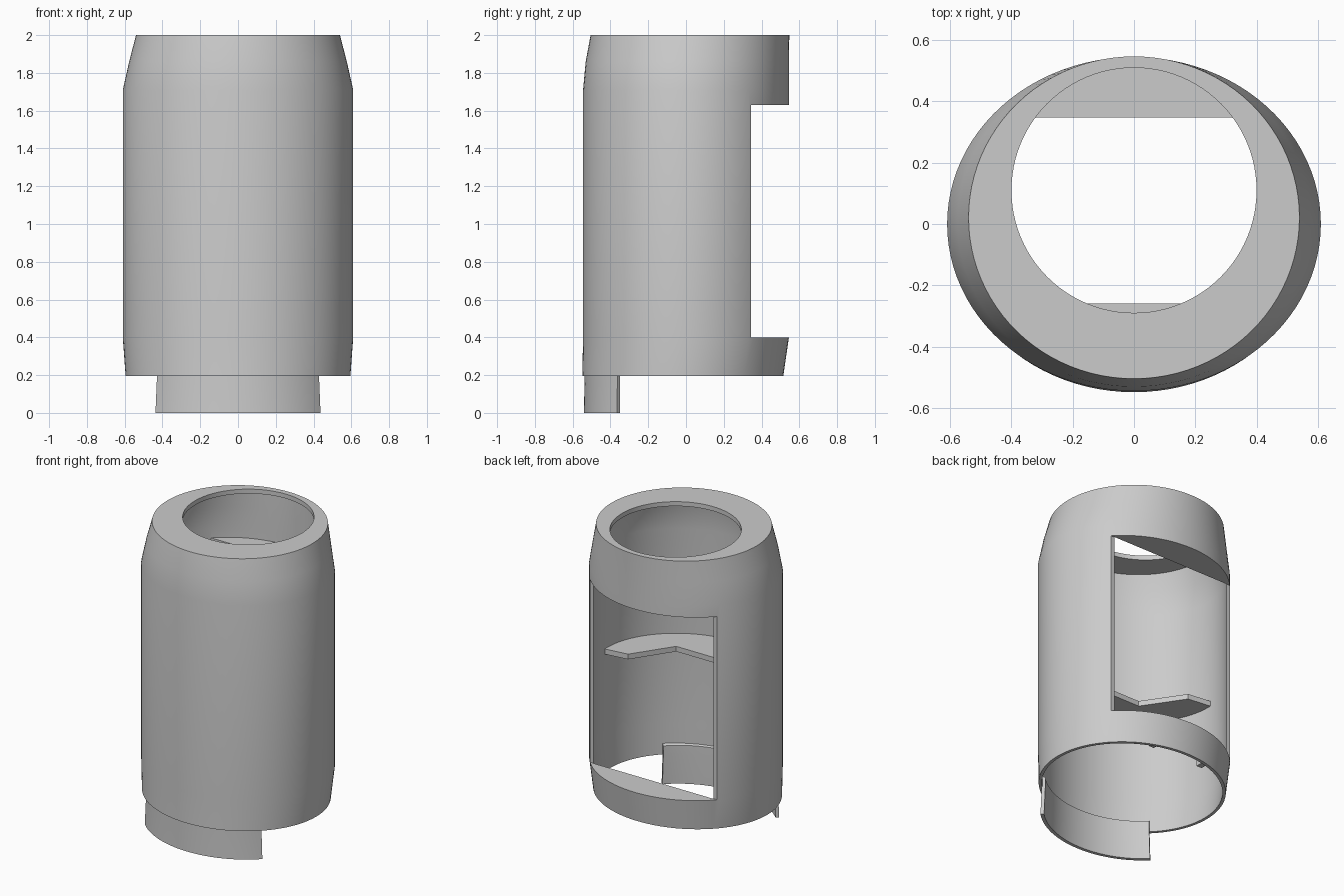
import bpy, bmesh
from math import sin, cos, pi, radians, asin

if "Cube" in bpy.data.objects:
    bpy.data.objects.remove(bpy.data.objects["Cube"])

grey = bpy.data.materials.new("plain grey")
grey.use_nodes = True
COLOUR = (0.6, 0.6, 0.6, 1)
grey.diffuse_color = COLOUR
grey.node_tree.nodes["Principled BSDF"].inputs["Base Color"].default_value = COLOUR

SEG = 96
WALL = 0.02


def finish(name, bm, smooth=False):
    bmesh.ops.recalc_face_normals(bm, faces=bm.faces)
    mesh = bpy.data.meshes.new(name)
    bm.to_mesh(mesh)
    bm.free()
    obj = bpy.data.objects.new(name, mesh)
    bpy.context.collection.objects.link(obj)
    mesh.materials.append(grey)
    if smooth:
        bpy.ops.object.select_all(action="DESELECT")
        obj.select_set(True)
        bpy.context.view_layer.objects.active = obj
        bpy.ops.object.shade_smooth_by_angle(angle=radians(25))
    return obj


def loft(name, rings, angles, closed):
    """Join elliptical rings (z, x radius, y radius, y centre) into a closed section."""
    bm = bmesh.new()
    rows = [[bm.verts.new((rx * cos(a), cy + ry * sin(a), z)) for a in angles]
            for z, rx, ry, cy in rings]
    n = len(angles)
    for i, row in enumerate(rows):
        nxt = rows[(i + 1) % len(rows)]
        for j in range(n if closed else n - 1):
            k = (j + 1) % n
            bm.faces.new((row[j], row[k], nxt[k], nxt[j]))
    if not closed:
        bm.faces.new([r[0] for r in rows])
        bm.faces.new([r[-1] for r in rows])
    return finish(name, bm, True)


def plate(name, outline, z0, z1):
    """Flat plate extruded from an outline."""
    bm = bmesh.new()
    face = bm.faces.new([bm.verts.new((x, y, z0)) for x, y in outline])
    res = bmesh.ops.extrude_face_region(bm, geom=[face])
    for v in res["geom"]:
        if isinstance(v, bmesh.types.BMVert):
            v.co.z = z1
    return finish(name, bm)


def box(name, x, y, z):
    return plate(name, [(x[0], y[0]), (x[1], y[0]), (x[1], y[1]), (x[0], y[1])], *z)


def arc(rx, ry, start, end, n=48):
    return [(rx * cos(start + (end - start) * i / n),
             ry * sin(start + (end - start) * i / n)) for i in range(n + 1)]


# Hollow body: tapered foot, straight wall, leaning shoulder, top with round hole
outer = [(0.195, 0.595, 0.532, -0.017), (0.40, 0.61, 0.545, 0),
         (1.71, 0.61, 0.545, 0), (1.86, 0.576, 0.538, 0.007), (2.0, 0.54, 0.526, 0.021)]
hole = [(2.0, 0.4, 0.4, 0.11), (1.97, 0.4, 0.4, 0.11)]
inner = [(min(z, 1.97), rx - WALL, ry - WALL, cy) for z, rx, ry, cy in reversed(outer)]
body = loft("body_shell", outer + hole + inner,
            [2 * pi * i / SEG for i in range(SEG)], True)

# Rear window, cut across the whole back
cutter = box("window_cutter", (-1, 1), (0.345, 1), (0.40, 1.63))
cutter.hide_render = True
cutter.hide_viewport = True
cut = body.modifiers.new("rear_window", "BOOLEAN")
cut.operation = "DIFFERENCE"
cut.solver = "EXACT"
cut.object = cutter

# Segment ledges closing the window above and below
a0 = asin(0.347 / 0.53)
segment = arc(0.594, 0.53, a0, pi - a0)
plate("window_lower_ledge", segment, 0.38, 0.40)
plate("window_upper_ledge", segment, 1.63, 1.65)

# Inner shelf along the front wall with a notched edge
shelf = arc(0.595, 0.53, pi - 0.04, 2 * pi + 0.04)
shelf += [(0.43, 0.0), (0.255, -0.26), (-0.255, -0.26), (-0.43, 0.0)]
plate("inner_shelf", shelf, 0.97, 1.005)

# Curved front tab below the body
tab = [(0.0, 0.588, 0.528, -0.012), (0.195, 0.577, 0.525, -0.012),
       (0.27, 0.577, 0.525, -0.012)]
tab += [(z - (0.01 if z > 0.2 else 0), rx - 0.022, ry - 0.022, cy)
        for z, rx, ry, cy in reversed(tab)]
loft("front_tab", tab, [radians(222 + 96 * i / 40) for i in range(41)], False)

# Small catches under the lower ledge
for side, s in (("right", -1), ("left", 1)):
    box(side + "_catch", (s * 0.19 - 0.02, s * 0.19 + 0.02), (0.39, 0.45), (0.23, 0.385))
